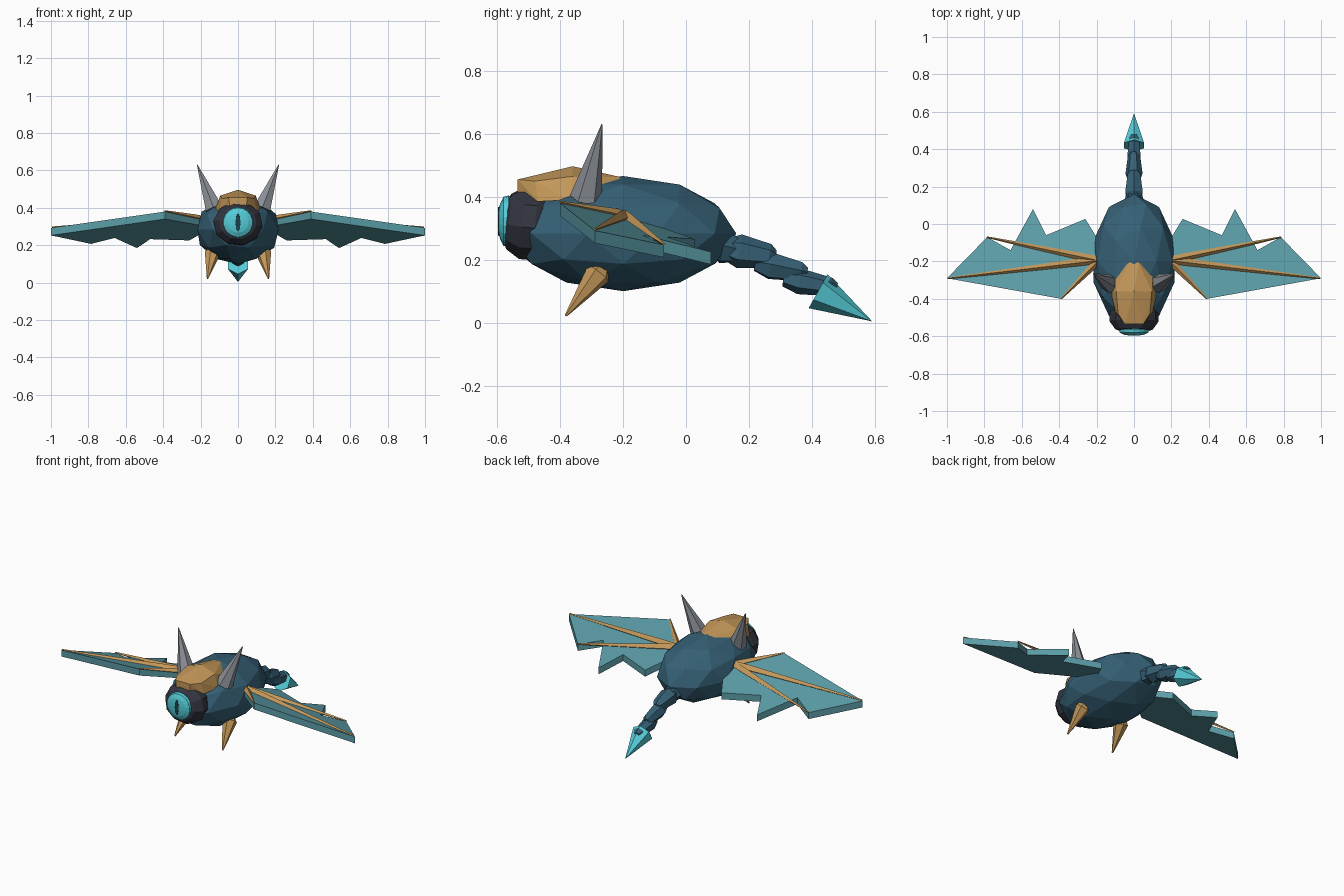
import bpy, bmesh, math
from mathutils import Vector, Matrix

if "Cube" in bpy.data.objects:
    bpy.data.objects.remove(bpy.data.objects["Cube"])


def material(name, rgb):
    m = bpy.data.materials.new(name)
    m.diffuse_color = (*rgb, 1)
    m.use_nodes = True
    m.node_tree.nodes["Principled BSDF"].inputs["Base Color"].default_value = m.diffuse_color
    return m


BLUE = material("deep_blue", (0.036, 0.118, 0.18))
GOLD = material("tan_gold", (0.55, 0.31, 0.10))
TEAL = material("wing_teal", (0.105, 0.335, 0.385))
CYAN = material("bright_cyan", (0.09, 0.60, 0.68))
GREY = material("horn_grey", (0.26, 0.28, 0.31))
DARK = material("charcoal", (0.032, 0.036, 0.05))
PUPIL = material("pupil_blue", (0.01, 0.05, 0.075))


def finish(name, bm, mat):
    bmesh.ops.recalc_face_normals(bm, faces=bm.faces)
    me = bpy.data.meshes.new(name)
    bm.to_mesh(me)
    bm.free()
    me.materials.append(mat)
    ob = bpy.data.objects.new(name, me)
    bpy.context.collection.objects.link(ob)
    return ob


def spindle(name, mat, start, end, profile, sides=6, turn=0.0, sx=1.0):
    """Rings of (fraction along axis, radius) between two points; radius 0 is a tip."""
    a, b = Vector(start), Vector(end)
    d = (b - a).normalized()
    ref = Vector((0, 0, 1)) if abs(d.z) < 0.9 else Vector((0, 1, 0))
    side = d.cross(ref).normalized()
    up = side.cross(d)
    bm = bmesh.new()
    rings = []
    for t, r in profile:
        c = a.lerp(b, t)
        if r == 0:
            rings.append([bm.verts.new(c)] * sides)
            continue
        ring = []
        for i in range(sides):
            an = 2 * math.pi * i / sides + turn
            ring.append(bm.verts.new(c + (side * math.sin(an) * sx + up * math.cos(an)) * r))
        rings.append(ring)
    for p, q in zip(rings, rings[1:]):
        for i in range(sides):
            j = (i + 1) % sides
            quad = list(dict.fromkeys((p[i], p[j], q[j], q[i])))
            bm.faces.new(quad)
    for ring in (rings[0], rings[-1]):
        if ring[0] is not ring[1]:
            bm.faces.new(ring)
    return finish(name, bm, mat)


# Faceted body
bm = bmesh.new()
bmesh.ops.create_icosphere(bm, subdivisions=2, radius=1,
    matrix=Matrix.Translation((0, -0.2, 0.283)) @ Matrix.Diagonal((0.228, 0.36, 0.183, 1)))
finish("body", bm, BLUE)

# Eye socket, eye and slit pupil
spindle("eye_socket", DARK, (0, -0.44, 0.31), (0, -0.57, 0.322),
        [(0, 0.10), (0.3, 0.118), (0.62, 0.118), (0.95, 0.09), (1, 0.075)], 10, 0.2, 1.12)
spindle("eye", CYAN, (0, -0.55, 0.322), (0, -0.596, 0.322),
        [(0, 0.075), (0.3, 0.082), (0.65, 0.078), (0.9, 0.055), (1, 0.03)], 18)
spindle("pupil", PUPIL, (0, -0.588, 0.322), (0, -0.597, 0.322),
        [(0, 0.05), (1, 0.045)], 8, 0, 0.3)

# Faceted brow plate
bm = bmesh.new()
for x, y, z in [(0.05, -0.535, 0.455), (0.045, -0.535, 0.412), (0.10, -0.47, 0.385),
                (0.122, -0.37, 0.39), (0.095, -0.36, 0.465), (0.085, -0.48, 0.45),
                (0.10, -0.265, 0.425), (0.025, -0.205, 0.462), (0, -0.36, 0.497)]:
    for s in ((1, -1) if x else (1,)):
        bm.verts.new((s * x, y, z))
bmesh.ops.convex_hull(bm, input=bm.verts)
finish("brow_plate", bm, GOLD)

# Tail links and arrow tip
for i, (s, e, r) in enumerate([((0, 0.09, 0.245), (0, 0.18, 0.225), 0.055),
                               ((0, 0.12, 0.235), (0, 0.285, 0.208), 0.054),
                               ((0, 0.22, 0.190), (0, 0.385, 0.158), 0.046),
                               ((0, 0.31, 0.140), (0, 0.48, 0.110), 0.041)]):
    spindle(f"tail_link_{i + 1}", BLUE, s, e,
            [(0, r * 0.6), (0.3, r), (0.88, r * 0.72), (1, r * 0.4)], 6, 0.0 if i % 2 else 0.4)
spindle("tail_tip", CYAN, (0, 0.42, 0.10), (0, 0.592, 0.004), [(0, 0.062), (1, 0)], 6)

# Wing outline, lying on a sloped plane
OUTLINE = [(0.17, -0.2), (0.39, -0.40), (1.0, -0.29), (0.785, -0.07), (0.66, -0.14),
           (0.54, 0.08), (0.47, -0.06), (0.26, 0.027), (0.17, -0.12)]
SPARS = [((0.39, -0.40), 0.019), ((0.995, -0.29), 0.022), ((0.787, -0.07), 0.022)]


def wing_z(x, y):
    return 0.38 - 0.09 * (x - 0.39) - 0.295 * (y + 0.4)


for s, label in ((1, "right"), (-1, "left")):
    # Membrane
    bm = bmesh.new()
    top = [bm.verts.new((s * x, y, wing_z(x, y))) for x, y in OUTLINE]
    low = [bm.verts.new((s * x, y, wing_z(x, y) - 0.04)) for x, y in OUTLINE]
    bm.faces.new(top)
    bm.faces.new(low[::-1])
    n = len(top)
    for i in range(n):
        bm.faces.new((top[i], low[i], low[(i + 1) % n], top[(i + 1) % n]))
    bmesh.ops.triangulate(bm, faces=[f for f in bm.faces if len(f.verts) > 4])
    finish(f"{label}_wing", bm, TEAL)

    # Wing spars fanning out from the shoulder
    for i, ((x, y), r) in enumerate(SPARS):
        spindle(f"{label}_spar_{i + 1}", GOLD, (s * 0.19, -0.195, 0.338),
                (s * x, y, wing_z(x, y) + 0.003), [(0, r), (0.15, r), (1, 0.004)], 4)

    # Horn
    spindle(f"{label}_horn", GREY, (s * 0.128, -0.318, 0.395), (s * 0.218, -0.267, 0.63),
            [(0, 0.052), (1, 0.002)], 6)

    # Claw leg
    spindle(f"{label}_leg", GOLD, (s * 0.135, -0.265, 0.175), (s * 0.163, -0.382, 0.022),
            [(0, 0.025), (0.12, 0.042), (1, 0.004)], 6)
